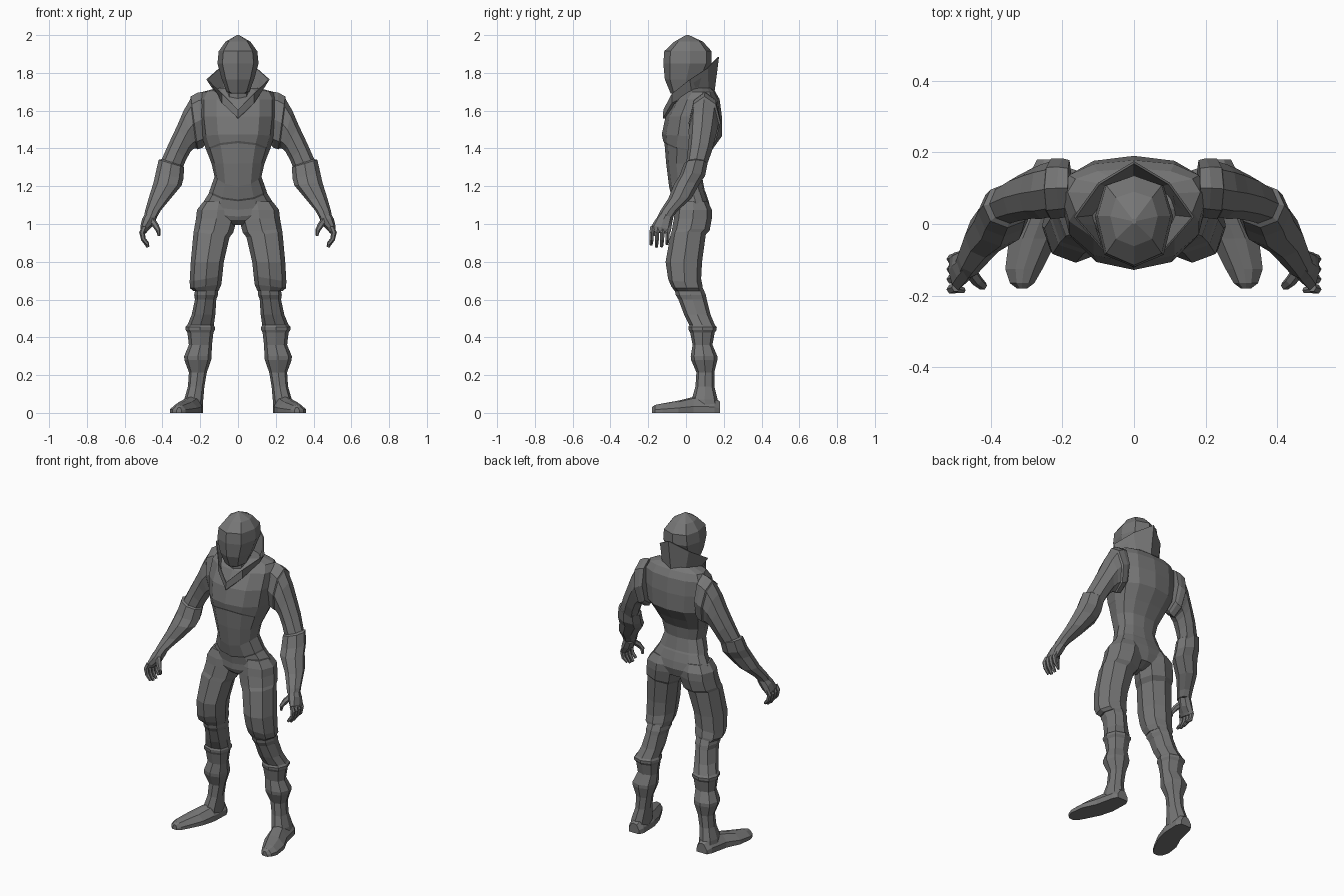
import bpy, bmesh, math
from mathutils import Vector

grey = bpy.data.materials.new("dark_grey")
grey.diffuse_color = (0.18, 0.18, 0.18, 1)


def loft(name, rings, mirror=False, caps=True, wrap=False):
    """Skin a list of equal-length point rings into one flat-shaded object."""
    bm = bmesh.new()
    vs = [[bm.verts.new(p) for p in r] for r in rings]
    n = len(rings[0])
    pairs = list(zip(vs, vs[1:])) + ([(vs[-1], vs[0])] if wrap else [])
    for a, b in pairs:
        for i in range(n):
            j = (i + 1) % n
            bm.faces.new((a[i], a[j], b[j], b[i]))
    if caps and not wrap:
        bm.faces.new(vs[0])
        bm.faces.new(vs[-1])
    bmesh.ops.recalc_face_normals(bm, faces=bm.faces)
    me = bpy.data.meshes.new(name)
    bm.to_mesh(me)
    bm.free()
    me.materials.append(grey)
    ob = bpy.data.objects.new(name, me)
    bpy.context.collection.objects.link(ob)
    if mirror:
        ob.modifiers.new("mirror", 'MIRROR')
    return ob


def spow(v, p):
    return math.copysign(abs(v) ** p, v)


def flat_ring(z, x0, x1, yf, yb, dz=0, n=8, p=0.85, mid=0.5, tilt=0):
    """Level ring; dz lifts the front point, tilt slopes it sideways."""
    cx, rx, cy = (x0 + x1) / 2, (x1 - x0) / 2, yf + mid * (yb - yf)
    pts = []
    for i in range(n):
        a = math.tau * i / n
        s, c = spow(math.sin(a), p), spow(math.cos(a), p)
        ry = cy - yf if c > 0 else yb - cy
        pts.append(Vector((cx + rx * s, cy - ry * c,
                           z + dz * max(0, math.cos(a)) ** 2 + tilt * s)))
    return pts


def limb(name, path, n=8):
    """Tube along points (x, y, z, radius_u, radius_y)."""
    c = [Vector(q[:3]) for q in path]
    rings = []
    for i, q in enumerate(path):
        t = (c[min(i + 1, len(c) - 1)] - c[max(i - 1, 0)]).normalized()
        v = Vector((0, 1, 0))
        v = (v - t * v.dot(t)).normalized()
        u = t.cross(v)
        rings.append([c[i] + u * q[3] * math.cos(math.tau * k / n)
                      + v * q[4] * math.sin(math.tau * k / n) for k in range(n)])
    return loft(name, rings, True)


def arm(name, spans, n=8):
    """Tube through rings (outer x, outer z, inner x, inner z, y, radius_y)."""
    rings = []
    for ox, oz, ix, iz, y, r in spans:
        c, u = Vector(((ox + ix) / 2, y, (oz + iz) / 2)), Vector(((ox - ix) / 2, 0, (oz - iz) / 2))
        rings.append([c + u * math.cos(math.tau * k / n)
                      + Vector((0, r * math.sin(math.tau * k / n), 0)) for k in range(n)])
    return loft(name, rings, True)


# torso: hips, waist, chest with a peaked seam, shoulders
torso = [(.995, .03, -.02, .06, 0), (1.02, .12, -.05, .115, 0), (1.07, .20, -.057, .13, -.03),
         (1.115, .184, -.056, .122, -.04), (1.165, .153, -.064, .105, -.045),
         (1.175, .151, -.073, .10, -.045), (1.25, .124, -.09, .085, -.05), (1.32, .14, -.105, .095, 0),
         (1.388, .167, -.114, .135, .04), (1.395, .17, -.121, .14, .045),
         (1.465, .192, -.128, .19, .01), (1.57, .205, -.108, .19, 0),
         (1.66, .205, -.055, .178, 0), (1.70, .185, -.01, .155, 0), (1.72, .11, .01, .135, 0)]
loft("torso", [flat_ring(z, -w, w, f, b, dz, 12, .86, .6) for z, w, f, b, dz in torso])

# head: ridged mask, domed crown
head = [(1.69, .04, -.08, .02), (1.70, .06, -.085, .05), (1.765, .085, -.112, .095),
        (1.85, .109, -.12, .135), (1.915, .102, -.115, .135), (1.965, .066, -.062, .09),
        (2.0, .006, 0, .015)]
loft("head", [flat_ring(z, -w, w, f, b, n=8, p=.8, mid=.55) for z, w, f, b in head])
loft("neck", [flat_ring(z, -.062, .062, -.05, .08) for z in (1.6, 1.78)])


# collar: flared stand-up ring, V at the front, peak at the back
def collar_ring(half):
    return [Vector(q) for q in half] + [Vector((-x, y, z)) for x, y, z in half[-2:0:-1]]


rim = [(0, -.12, 1.605), (.085, -.075, 1.69), (.168, .02, 1.765), (.10, .115, 1.825), (0, .175, 1.885)]
base = [(0, -.122, 1.56), (.085, -.075, 1.64), (.12, .03, 1.695), (.08, .12, 1.70), (0, .15, 1.69)]
inner = [(x * .85, y * .85, z - .005) for x, y, z in base]
inrim = [(x * .96, y * .96, z) for x, y, z in rim]
loft("collar", [collar_ring(r) for r in (base, rim, inrim, inner)], wrap=True)

# trouser legs: flared hip, seat fold, loose hem slanting over the knee
legs = [(1.12, .02, .182, -.045, .115, 0), (1.075, .0, .217, -.058, .137, 0),
        (1.03, .005, .222, -.064, .137, 0), (.965, .025, .232, -.075, .125, .01),
        (.945, .045, .235, -.082, .105, .015), (.80, .075, .25, -.108, .085, 0),
        (.71, .083, .256, -.095, .08, -.015), (.67, .088, .254, -.078, .088, -.01),
        (.645, .103, .235, -.06, .09, .0)]
loft("trouser_leg", [flat_ring(z, a, b, f, k, tilt=t) for z, a, b, f, k, t in legs], True)

# boots with two raised bands
boot = [(.66, .108, .225, -.06, .09), (.625, .106, .232, -.055, .105), (.60, .115, .228, -.04, .11),
        (.52, .12, .245, -.01, .13), (.465, .128, .268, .018, .153), (.455, .123, .278, .012, .163),
        (.44, .123, .278, .014, .162), (.425, .13, .268, .022, .152), (.36, .138, .26, .035, .14),
        (.30, .14, .285, .025, .166), (.28, .142, .284, .027, .166), (.215, .165, .26, .055, .15),
        (.14, .178, .265, .05, .15), (.07, .184, .285, .03, .168), (.02, .187, .29, .03, .175)]
loft("boot_shaft", [flat_ring(*r) for r in boot], True)

# feet: sections from heel to toe, turned outward (y, centre, half width, height)
foot = [(.18, .235, .035, .06), (.15, .236, .05, .08), (.04, .25, .06, .085), (-.04, .28, .068, .065),
        (-.125, .307, .052, .05), (-.165, .312, .034, .042), (-.18, .312, .014, .03)]
loft("foot", [[Vector((c + s * w, y, z * h)) for s, z in
               ((-1, 0), (1, 0), (1, .4), (.45, .9), (0, 1), (-.55, .9), (-1, .4))]
              for y, c, w, h in foot], True)

# arms: sloping shoulder with seam band, then slim upper arm
arm("upper_arm", [(.185, 1.70, .175, 1.42, .10, .078), (.215, 1.695, .185, 1.405, .10, .083),
                  (.25, 1.675, .213, 1.395, .098, .085), (.253, 1.66, .22, 1.40, .096, .077),
                  (.288, 1.60, .232, 1.40, .09, .076), (.32, 1.525, .25, 1.385, .085, .07),
                  (.365, 1.43, .275, 1.34, .073, .064), (.405, 1.34, .30, 1.28, .055, .055)])
# forearm: cuff tapering to the wrist
arm("forearm", [(.40, 1.345, .297, 1.31, .055, .05), (.42, 1.34, .285, 1.30, .052, .062),
                (.436, 1.27, .289, 1.24, .033, .068), (.447, 1.22, .298, 1.205, .005, .067),
                (.472, 1.14, .36, 1.13, -.033, .061), (.492, 1.07, .41, 1.07, -.09, .046),
                (.499, 1.035, .426, 1.04, -.11, .042)])
# hand: palm, four curled fingers and thumb
limb("palm", [(.457, -.10, 1.05, .032, .036), (.477, -.118, 1.01, .035, .046),
              (.496, -.132, .975, .023, .054), (.50, -.135, .955, .014, .048)])
for i in range(4):
    y, drop = -.182 + .028 * i, (.012, 0, .002, .016)[i]
    limb("finger_%d" % (i + 1), [(.496, y + .005, .985, .013, .013), (.508, y, .955, .015, .014),
                                 (.501, y, .92, .013, .012),
                                 (.476, y - .003, .878 + drop, .008, .009)], 6)
limb("thumb", [(.462, -.125, 1.025, .018, .018), (.438, -.158, .995, .017, .016),
               (.422, -.172, .967, .013, .013), (.418, -.168, .938, .007, .008)], 6)
